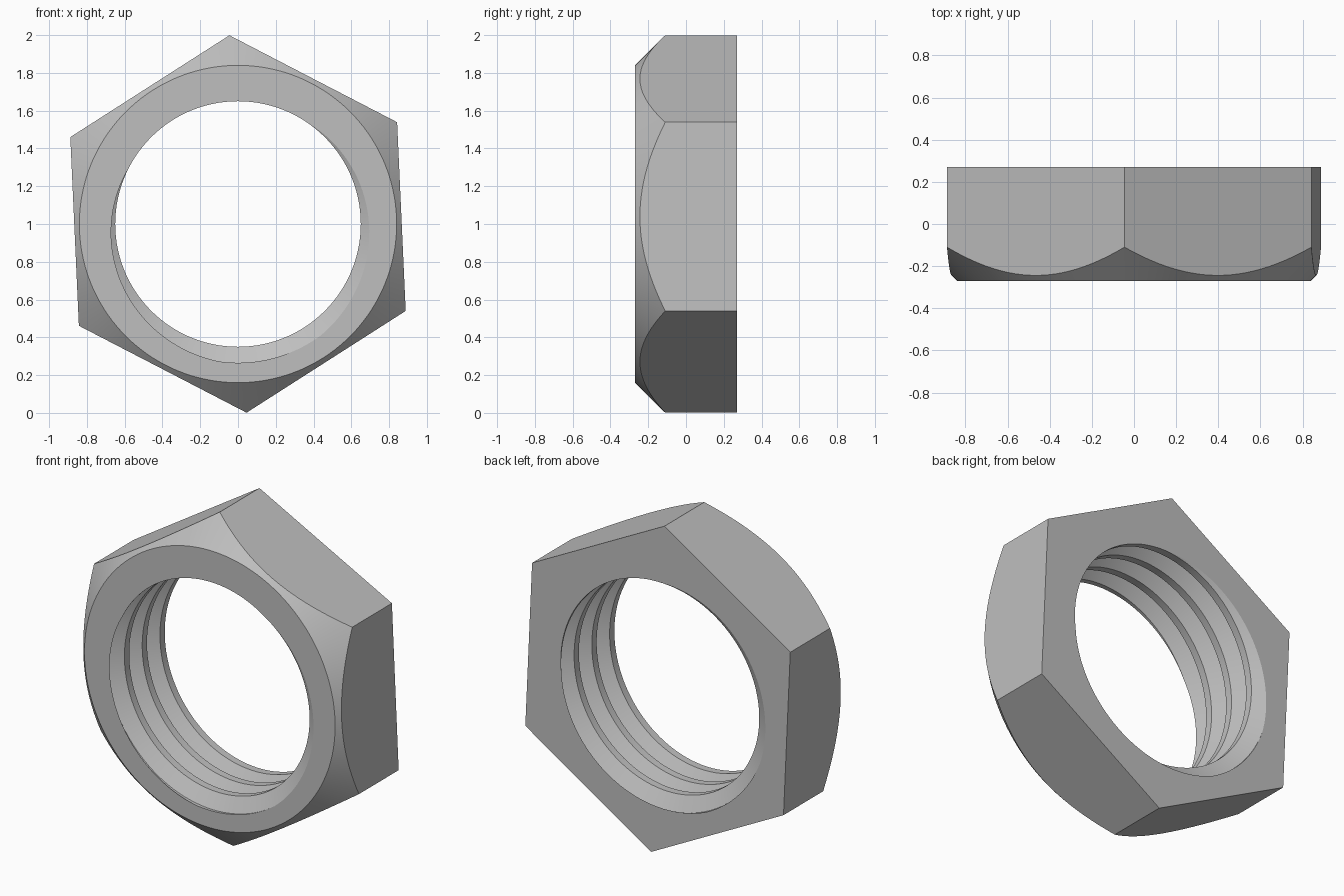
import bpy
import bmesh
from math import sin, cos, pi, radians

if "Cube" in bpy.data.objects:
    bpy.data.objects.remove(bpy.data.objects["Cube"])

CENTRE_Z = 1.0
HALF = 0.27            # half thickness along y
APOTHEM = cos(pi / 6)  # corner radius is 1
TURN = radians(32.6)   # angle of the first corner
FACE_R = 0.84          # radius where the chamfer meets the front face
STEPS = 24             # segments per hexagon side
MINOR, MAJOR, PITCH = 0.65, 0.735, 0.17
ROOT_ANGLE = radians(285)  # where the groove is deepest at the front face
SEGMENTS = 120

bm = bmesh.new()


def point(radius, angle, y):
    return bm.verts.new((radius * cos(angle), y, CENTRE_Z + radius * sin(angle)))


# Threaded bore: helical strips, clipped to the thickness
profile = [(-0.365, MINOR), (-0.06, MAJOR), (0.06, MAJOR), (0.365, MINOR)]
rows = []
for n in range(-2, 7):
    for offset, radius in profile:
        row = []
        for k in range(SEGMENTS + 1):
            t = k / SEGMENTS
            y = -HALF + PITCH * (n + offset - t)
            row.append(point(radius, ROOT_ANGLE + 2 * pi * t, y))
        rows.append(row)
for a, b in zip(rows, rows[1:]):
    for k in range(SEGMENTS):
        bm.faces.new((a[k], a[k + 1], b[k + 1], b[k]))
bmesh.ops.remove_doubles(bm, verts=bm.verts[:], dist=0.0001)
for side in (-1, 1):
    bmesh.ops.bisect_plane(bm, geom=bm.verts[:] + bm.edges[:] + bm.faces[:], dist=0.00001,
                           plane_co=(0, side * HALF, 0), plane_no=(0, side, 0),
                           clear_outer=True)

# Hexagonal outside with a conical chamfer at the front
count = 6 * STEPS
circle, rim = [], []
for i in range(count):
    angle = TURN + 2 * pi * i / count
    local = (i % STEPS) / STEPS * pi / 3 - pi / 6
    radius = APOTHEM / cos(local)
    circle.append(point(FACE_R, angle, -HALF))
    rim.append(point(radius, angle, -HALF + radius - FACE_R))
back = [point(1.0, TURN + s * pi / 3, HALF) for s in range(6)]
for i in range(count):
    j = (i + 1) % count
    bm.faces.new((circle[i], circle[j], rim[j], rim[i]))
for s in range(6):
    side_rim = [rim[(s * STEPS + i) % count] for i in range(STEPS + 1)]
    bm.faces.new(side_rim + [back[(s + 1) % 6], back[s]])

# Front and back faces around the bore
for y in (-HALF, HALF):
    edges = [e for e in bm.edges if e.is_boundary
             and all(abs(v.co.y - y) < 0.0001 for v in e.verts)]
    bmesh.ops.triangle_fill(bm, edges=edges, use_beauty=True,
                            normal=(0, 1 if y > 0 else -1, 0))
bmesh.ops.recalc_face_normals(bm, faces=bm.faces[:])

mesh = bpy.data.meshes.new("hex_nut")
bm.to_mesh(mesh)
bm.free()
nut = bpy.data.objects.new("hex_nut", mesh)
bpy.context.collection.objects.link(nut)

# Plain grey metal
colour = (0.52, 0.52, 0.52, 1)
grey = bpy.data.materials.new("grey_metal")
grey.use_nodes = True
grey.diffuse_color = colour
grey.node_tree.nodes["Principled BSDF"].inputs["Base Color"].default_value = colour
mesh.materials.append(grey)

bpy.ops.object.select_all(action="DESELECT")
nut.select_set(True)
bpy.context.view_layer.objects.active = nut
bpy.ops.object.shade_smooth_by_angle(angle=radians(25))
